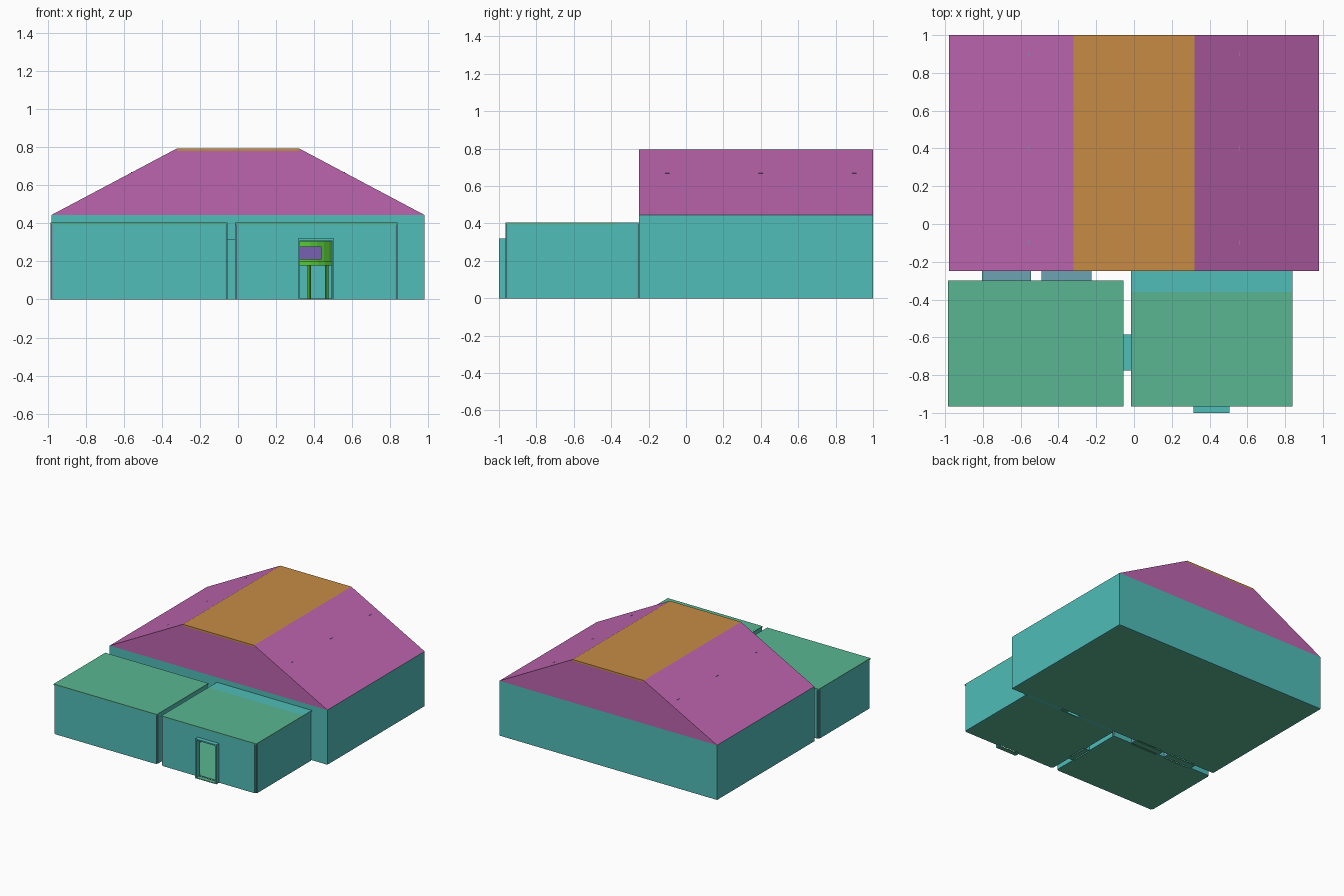
import bpy, bmesh, math

if "Cube" in bpy.data.objects:
    bpy.data.objects.remove(bpy.data.objects["Cube"])

def mat(name, r, g, b):
    m = bpy.data.materials.new(name)
    m.diffuse_color = (r, g, b, 1)
    m.use_nodes = True
    m.node_tree.nodes["Principled BSDF"].inputs["Base Color"].default_value = m.diffuse_color
    return m

TEAL = mat("wall_teal", 0.08, 0.51, 0.48)
GREEN = mat("slab_green", 0.10, 0.47, 0.29)
PINK = mat("roof_pink", 0.51, 0.13, 0.43)
ORANGE = mat("roof_orange", 0.57, 0.26, 0.06)
BLUE = mat("trim_blue", 0.15, 0.37, 0.45)
LIME = mat("tank_green", 0.10, 0.60, 0.04)
VIOLET = mat("panel_violet", 0.19, 0.12, 0.45)
T = 0.012  # wall thickness

def from_boxes(name, boxes, m):
    """One object from a list of (x0, x1, y0, y1, z0, z1) boxes."""
    bm = bmesh.new()
    for x0, x1, y0, y1, z0, z1 in boxes:
        vs = bmesh.ops.create_cube(bm, size=1)["verts"]
        for v in vs:
            v.co = (x1 if v.co.x > 0 else x0, y1 if v.co.y > 0 else y0,
                    z1 if v.co.z > 0 else z0)
    return finish(name, bm, m)

def finish(name, bm, m):
    bmesh.ops.recalc_face_normals(bm, faces=bm.faces)
    me = bpy.data.meshes.new(name)
    bm.to_mesh(me)
    bm.free()
    me.materials.append(m)
    o = bpy.data.objects.new(name, me)
    bpy.context.collection.objects.link(o)
    return o

def prism(name, pts, y0, y1, m):
    """Profile in x/z extruded along y."""
    bm = bmesh.new()
    f = bm.faces.new([bm.verts.new((x, y0, z)) for x, z in pts])
    r = bmesh.ops.extrude_face_region(bm, geom=[f])
    for v in r["geom"]:
        if isinstance(v, bmesh.types.BMVert):
            v.co.y = y1
    return finish(name, bm, m)

def wall(name, axis, p0, a0, a1, h, doors=(), door_h=0.305):
    """Wall along an axis from a0 to a1, with door gaps left open."""
    spans, start = [], a0
    for d0, d1 in doors:
        spans += [(start, d0, 0, h), (d0, d1, door_h, h)]
        start = d1
    spans.append((start, a1, 0, h))
    boxes = [(s[0], s[1], p0, p0 + T, s[2], s[3]) if axis == "x" else
             (p0, p0 + T, s[0], s[1], s[2], s[3]) for s in spans]
    return from_boxes(name, boxes, TEAL)

def room(name, x0, x1, y0, y1, h, front=(), back=(), left=(), right=(), inset=0.0):
    wall(name + "_front_wall", "x", y0, x0 + inset, x1 - inset, h, front)
    wall(name + "_back_wall", "x", y1 - T, x0 + inset, x1 - inset, h, back)
    e = max(inset, T)
    wall(name + "_left_wall", "y", x0, y0 + e, y1 - e, h, left)
    wall(name + "_right_wall", "y", x1 - T, y0 + e, y1 - e, h, right)
    from_boxes(name + "_floor", [(x0 + T, x1 - T, y0 + T, y1 - T, 0, 0.006)], GREEN)

def tunnel(name, x0, x1, y0, y1, h, axis, m):
    """Open-ended passage: two sides, lid and floor."""
    t = 0.01
    if axis == "y":
        sides = [(x0, x0 + t, y0, y1, 0, h - t), (x1 - t, x1, y0, y1, 0, h - t)]
        floor = (x0 + t, x1 - t, y0, y1, 0, 0.006)
    else:
        sides = [(x0, x1, y0, y0 + t, 0, h - t), (x0, x1, y1 - t, y1, 0, h - t)]
        floor = (x0, x1, y0 + t, y1 - t, 0, 0.006)
    from_boxes(name, sides + [(x0, x1, y0, y1, h - t, h)], m)
    from_boxes(name + "_floor", [floor], GREEN)

# Openings shared by neighbouring rooms
DOOR = (0.325, 0.495)
LINKS = [(-0.795, -0.555), (-0.48, -0.235)]
SIDE = [(-0.765, -0.595)]

# Main hall walls and floor
room("hall", -0.98, 0.98, -0.25, 1.0, 0.445, front=LINKS + [DOOR])

# Hall roof: two slopes, flat top, gable ends
d = 0.014
for s, side in ((-1, "left"), (1, "right")):
    prism("roof_slope_" + side, [(s * 0.98, 0.445), (s * 0.32, 0.795),
          (s * 0.32, 0.795 - d), (s * 0.952, 0.445)], -0.25, 1.0, PINK)
prism("roof_top", [(-0.32, 0.795), (0.32, 0.795), (0.32, 0.795 - d), (-0.32, 0.795 - d)],
      -0.25, 1.0, ORANGE)
for y, side in ((-0.25, "front"), (1.0 - T, "back")):
    prism("gable_" + side, [(-0.952, 0.445), (-0.32, 0.795 - d), (0.32, 0.795 - d),
          (0.952, 0.445)], y, y + T, PINK)

# Lamp hangers whose tips pierce the slopes
from_boxes("lamp_hangers", [(s * 0.56 - 0.002, s * 0.56 + 0.002, y - 0.012, y + 0.012,
           0.6, 0.67) for s in (-1, 1) for y in (-0.1, 0.4, 0.9)], BLUE)

# Two annexes with corner posts and flat roofs
P = 0.014
ANNEX = {"left_annex": (-0.985, -0.055, -0.965, -0.30),
         "right_annex": (-0.015, 0.84, -0.965, -0.25)}
room("left_annex", *ANNEX["left_annex"], 0.395, back=LINKS, right=SIDE, inset=P)
room("right_annex", *ANNEX["right_annex"], 0.395, front=[DOOR], back=[DOOR],
     left=SIDE, inset=P)
for name, (x0, x1, y0, y1) in ANNEX.items():
    g = 0.005
    from_boxes(name + "_corner_posts", [(a, a + P - g, b, b + P - g, 0, 0.395)
               for a in (x0 + g, x1 - P) for b in (y0 + g, y1 - P)], BLUE)
from_boxes("left_annex_roof", [(-0.985, -0.055, -0.965, -0.30, 0.395, 0.405)], GREEN)
from_boxes("right_annex_roof", [(-0.015, 0.84, -0.965, -0.36, 0.395, 0.405)], GREEN)
from_boxes("right_annex_roof_strip", [(-0.015, 0.84, -0.36, -0.25, 0.395, 0.405)], TEAL)

# Passages and entrance porch
for i, (a, b) in enumerate(LINKS):
    tunnel("hall_passage_%d" % (i + 1), a - 0.01, b + 0.01, -0.30, -0.25, 0.315, "y", BLUE)
tunnel("annex_passage", -0.055, -0.015, -0.775, -0.585, 0.315, "x", TEAL)
tunnel("entrance_porch", 0.315, 0.505, -1.0, -0.965, 0.32, "y", TEAL)

# Tank on legs inside the hall, seen through the doors
def cylinder(name, x, y, r, z0, z1, n, m):
    bm = bmesh.new()
    bmesh.ops.create_cone(bm, cap_ends=True, segments=n, radius1=r, radius2=r, depth=z1 - z0)
    bmesh.ops.translate(bm, verts=bm.verts, vec=(x, y, (z0 + z1) / 2))
    return finish(name, bm, m)

cylinder("tank", 0.34, 0.3, 0.2, 0.2, 0.36, 32, LIME)
cylinder("tank_base", 0.34, 0.3, 0.21, 0.18, 0.2, 32, LIME)
from_boxes("tank_panel", [(0.24, 0.44, 0.085, 0.11, 0.21, 0.28)], VIOLET)
for i in range(6):
    a = math.tau * (i + 0.3) / 6
    cylinder("tank_leg_%d" % (i + 1), 0.34 + 0.17 * math.cos(a), 0.3 + 0.17 * math.sin(a),
             0.009, 0.006, 0.18, 8, LIME)
